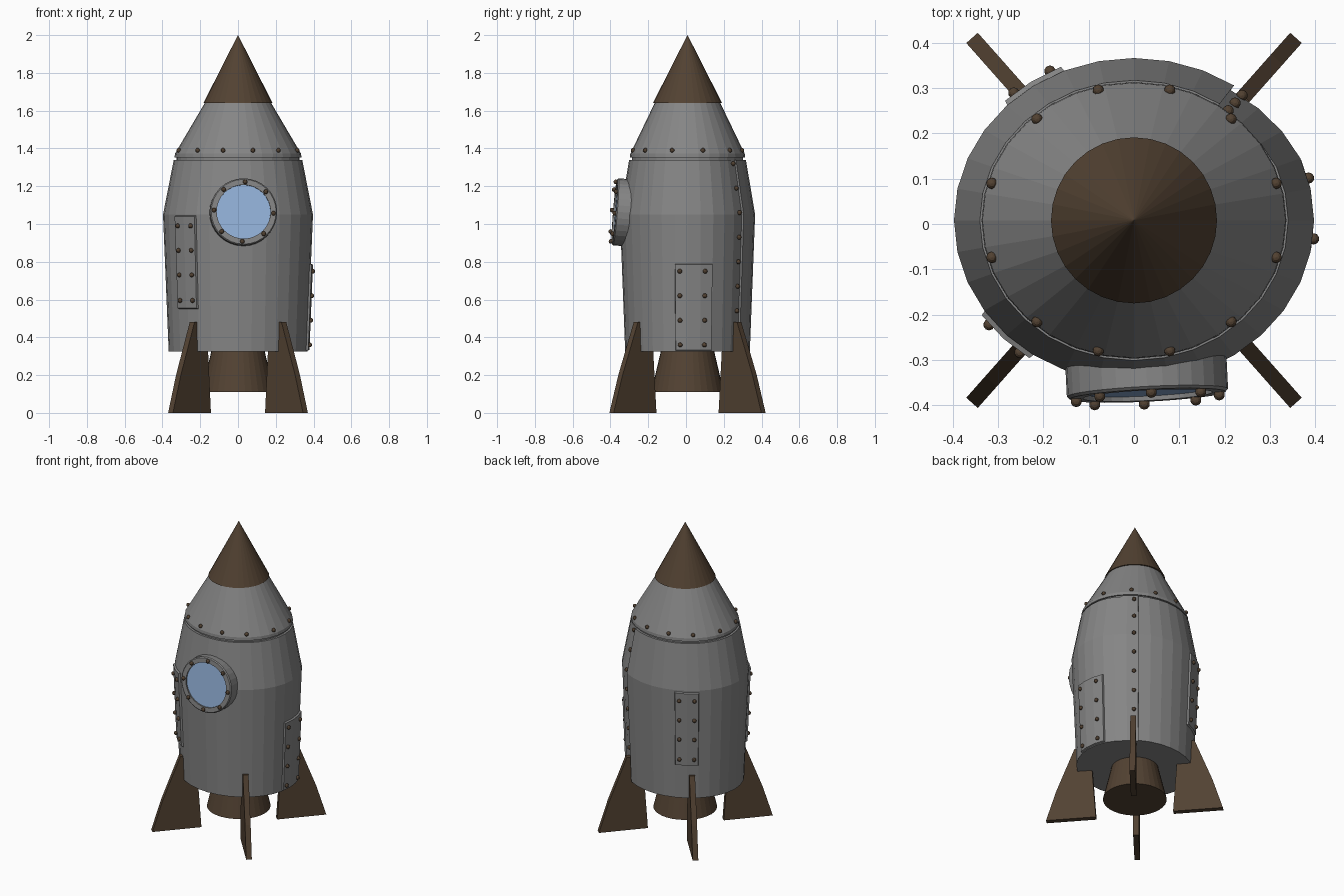
import bpy, bmesh
from math import sin, cos, radians, pi
from mathutils import Vector, Matrix

if "Cube" in bpy.data.objects:
    bpy.data.objects.remove(bpy.data.objects["Cube"])

SIDES = 32
STEP = 360 / SIDES
CY = 0.008          # hull axis offset in y


def material(name, rgb):
    m = bpy.data.materials.new(name)
    m.diffuse_color = (*rgb, 1)
    m.use_nodes = True
    m.node_tree.nodes["Principled BSDF"].inputs["Base Color"].default_value = m.diffuse_color
    return m


GREY = material("hull grey", (0.235, 0.235, 0.235))
BROWN = material("dark brown", (0.085, 0.054, 0.032))
BLUE = material("window blue", (0.30, 0.46, 0.72))


def finish(name, bm, mat):
    bmesh.ops.remove_doubles(bm, verts=bm.verts, dist=1e-5)
    bmesh.ops.recalc_face_normals(bm, faces=bm.faces)
    me = bpy.data.meshes.new(name)
    bm.to_mesh(me)
    bm.free()
    me.materials.append(mat)
    ob = bpy.data.objects.new(name, me)
    bpy.context.collection.objects.link(ob)
    return ob


def bridge(bm, a, b):
    n = len(a)
    for i in range(n):
        j = (i + 1) % n
        bm.faces.new((a[i], a[j], b[j], b[i]))


def loft(name, rings, mat):
    """Closed stack of elliptical rings (z, x radius, y radius)."""
    bm = bmesh.new()
    loops = [[bm.verts.new((a * cos(2 * pi * i / SIDES), CY + b * sin(2 * pi * i / SIDES), z))
              for i in range(SIDES)] for z, a, b in rings]
    for lo, hi in zip(loops, loops[1:]):
        bridge(bm, lo, hi)
    bm.faces.new(loops[0])
    bm.faces.new(loops[-1])
    return finish(name, bm, mat)


# Hull: one wrapped sheet whose end tucks in under its start
HULL = [(0.325, 0.367, 0.330), (1.05, 0.397, 0.358), (1.34, 0.340, 0.309)]


def hull_point(t, z, off=0.0):
    lo, hi = (HULL[0], HULL[1]) if z <= HULL[1][0] else (HULL[1], HULL[2])
    f = (z - lo[0]) / (hi[0] - lo[0])
    a, b = (lo[k] + (hi[k] - lo[k]) * f for k in (1, 2))
    s = 1 - 0.035 * max(0, t - 382.5) / 33.75
    t = radians(t)
    return Vector(((a * s + off) * cos(t), CY + (b * s + off) * sin(t), z))


bm = bmesh.new()
cols = [56.25 + STEP * k for k in range(SIDES + 1)]
loops = [[bm.verts.new(hull_point(t, ring[0])) for t in cols] for ring in HULL]
for lo, hi in zip(loops, loops[1:]):
    bridge(bm, lo, hi)
bm.faces.new(loops[0])
bm.faces.new(loops[-1])
finish("hull", bm, GREY)

# Upper cone, nose tip and engine nozzle
loft("upper_cone", [(1.338, 0.326, 0.295), (1.352, 0.326, 0.295), (1.352, 0.336, 0.305),
                    (1.372, 0.334, 0.303), (1.64, 0.176, 0.174)], GREY)
loft("nose_tip", [(1.64, 0.183, 0.183), (2.0, 0.0005, 0.0005)], BROWN)
loft("nozzle", [(0.11, 0.192, 0.192), (0.34, 0.138, 0.138)], BROWN)

rivets = []         # centres, gathered as the parts are made


# Riveted patches that follow the hull facets
def patch(name, k0, k1, z0, z1, rivet_cols, rivet_rows):
    bm = bmesh.new()
    ts = [STEP * k for k in range(k0, k1 + 1)]

    def rim(off, dt, dz):
        e = [ts[0] + dt] + ts[1:-1] + [ts[-1] - dt]
        return [bm.verts.new(hull_point(t, z0 + dz, off)) for t in e], \
               [bm.verts.new(hull_point(t, z1 - dz, off)) for t in e]

    inner, outer = rim(-0.003, 0, 0), rim(0.011, 0.8, 0.005)
    for lo, hi in (inner, outer):
        for i in range(len(ts) - 1):
            bm.faces.new((lo[i], lo[i + 1], hi[i + 1], hi[i]))
    bridge(bm, inner[0] + inner[1][::-1], outer[0] + outer[1][::-1])
    finish(name, bm, GREY)
    rivets.extend(hull_point(t, z, 0.014) for t in rivet_cols for z in rivet_rows)


patch("front_left_patch", 19, 21, 0.55, 1.045, (218.5, 232), (0.595, 0.73, 0.86, 0.99))
patch("back_left_patch", 10, 12, 0.545, 1.04, (117, 130.5), (0.59, 0.725, 0.855, 0.985))
patch("right_patch", -1, 2, 0.328, 0.79, (-6.5, 15), (0.36, 0.49, 0.62, 0.75))

# Rivets along the sheet seam and around the upper cone
rivets += [hull_point(412, 1.32 - 0.13 * i, 0.004) for i in range(7)]
for t in (16, 49, 76):
    for sx in (-1, 1):
        for sy in (-1, 1):
            rivets.append(Vector((sx * 0.326 * cos(radians(t)),
                                  CY + sy * 0.296 * sin(radians(t)), 1.39)))

# Porthole: rim and glass, facing front with a slight tilt
normal = Vector((0.05, -1, 0.08)).normalized()
side = Vector((0, 0, 1)).cross(normal).normalized()
up = normal.cross(side)
centre = Vector((0.03, -0.378, 1.065))


def port(r, depth, ang):
    return centre + normal * depth + side * r * cos(ang) + up * r * sin(ang)


def port_loop(bm, r, depth):
    return [bm.verts.new(port(r, depth, 2 * pi * i / SIDES)) for i in range(SIDES)]


bm = bmesh.new()
loops = [port_loop(bm, r, d) for r, d in
         ((0.143, -0.09), (0.178, -0.09), (0.178, -0.006), (0.172, 0.0), (0.143, 0.0))]
for a, b in zip(loops, loops[1:] + loops[:1]):
    bridge(bm, a, b)
finish("window_rim", bm, GREY)
bm = bmesh.new()
bm.faces.new(port_loop(bm, 0.1435, -0.010))
bm.normal_update()
glass = bpy.data.meshes.new("window_glass")
bm.to_mesh(glass)
bm.free()
glass.materials.append(BLUE)
bpy.context.collection.objects.link(bpy.data.objects.new("window_glass", glass))
rivets += [port(0.158, 0.006, radians(45 * i - 3)) for i in range(8)]

# All rivets in one mesh
bm = bmesh.new()
for p in rivets:
    bmesh.ops.create_uvsphere(bm, u_segments=10, v_segments=6, radius=0.0125,
                              matrix=Matrix.Translation(p))
finish("rivets", bm, BROWN)

# Four fins: side profile (radius, z) given thickness, turned about the axis
FIN = [(0.235, 0), (0.538, 0), (0.475, 0.2), (0.365, 0.482), (0.34, 0.482), (0.258, 0.33)]
for name, az in (("back_right_fin", 48.4), ("back_left_fin", 131.6),
                 ("front_left_fin", 228.4), ("front_right_fin", 311.6)):
    bm = bmesh.new()
    halves = [[bm.verts.new((r, y, z)) for r, z in FIN] for y in (-0.017, 0.017)]
    bridge(bm, *halves)
    for h in halves:
        bm.faces.new(h)
    bm.transform(Matrix.Translation((0, CY, 0)) @ Matrix.Rotation(radians(az), 4, 'Z'))
    finish(name, bm, BROWN)
